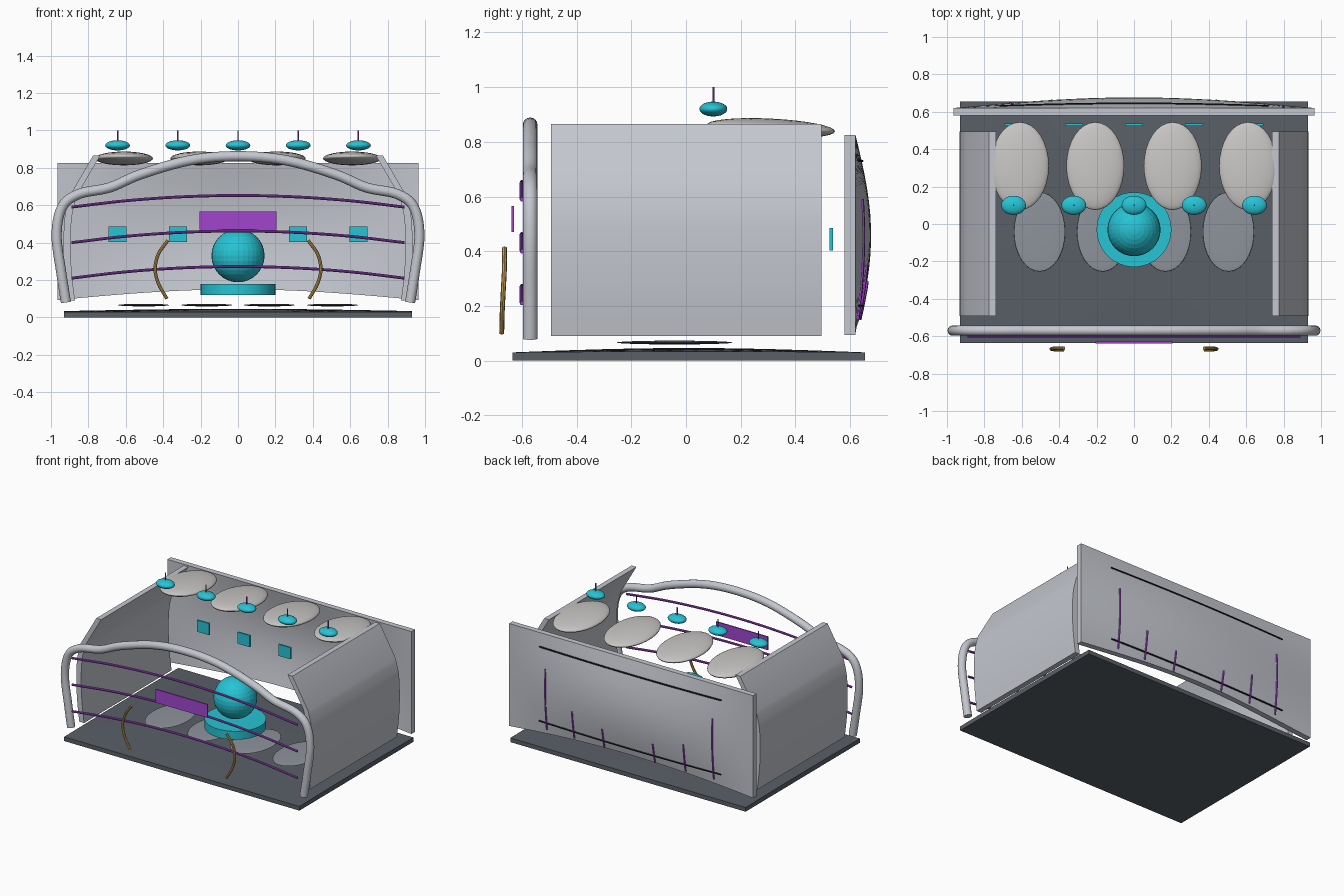
import bpy, bmesh, math
from mathutils import Vector

if "Cube" in bpy.data.objects:
    bpy.data.objects.remove(bpy.data.objects["Cube"])


def material(name, rgb):
    m = bpy.data.materials.new(name)
    m.diffuse_color = (*rgb, 1)
    m.use_nodes = True
    m.node_tree.nodes["Principled BSDF"].inputs["Base Color"].default_value = m.diffuse_color
    return m


SHELL = material("light_grey", (0.55, 0.57, 0.62))
CUSHION = material("warm_grey", (0.57, 0.56, 0.55))
FLOOR = material("dark_grey", (0.10, 0.115, 0.135))
PAD = material("mid_grey", (0.27, 0.29, 0.33))
TEAL = material("teal", (0.02, 0.55, 0.66))
PURPLE = material("purple", (0.36, 0.06, 0.62))
GOLD = material("gold", (0.55, 0.34, 0.09))
BLACK = material("black", (0.012, 0.012, 0.015))


def finish(name, bm, mat, smooth=True):
    bmesh.ops.recalc_face_normals(bm, faces=bm.faces[:])
    me = bpy.data.meshes.new(name)
    bm.to_mesh(me)
    bm.free()
    me.materials.append(mat)
    ob = bpy.data.objects.new(name, me)
    bpy.context.collection.objects.link(ob)
    if smooth:
        bpy.ops.object.select_all(action='DESELECT')
        ob.select_set(True)
        bpy.context.view_layer.objects.active = ob
        bpy.ops.object.shade_smooth_by_angle(angle=math.radians(35))
    return ob


def box(name, lo, hi, mat):
    bm = bmesh.new()
    bmesh.ops.create_cube(bm, size=1)
    for v in bm.verts:
        v.co = [lo[i] + (v.co[i] + 0.5) * (hi[i] - lo[i]) for i in range(3)]
    return finish(name, bm, mat, False)


def ellipsoid(name, c, r, mat, smooth=True, tilt=0):
    bm = bmesh.new()
    bmesh.ops.create_uvsphere(bm, u_segments=32, v_segments=16, radius=1)
    ob = finish(name, bm, mat, smooth)
    ob.location, ob.scale, ob.rotation_euler = c, r, (tilt, 0, 0)
    return ob


def cylinder(name, c, r, h, mat, seg=48):
    bm = bmesh.new()
    bmesh.ops.create_cone(bm, cap_ends=True, segments=seg, radius1=r, radius2=r, depth=h)
    ob = finish(name, bm, mat)
    ob.location = c
    return ob


def spline(pts, n=6):
    """Points of a smooth curve passing through pts."""
    p = [Vector(q) for q in pts]
    p = [2 * p[0] - p[1]] + p + [2 * p[-1] - p[-2]]
    out = []
    for i in range(1, len(p) - 2):
        a, b, c, d = p[i - 1:i + 3]
        for k in range(n):
            t = k / n
            out.append(0.5 * (2 * b + (c - a) * t + (2 * a - 5 * b + 4 * c - d) * t * t
                              + (3 * b - a - 3 * c + d) * t ** 3))
    return out + [p[-2]]


def tube(name, pts, r, mat, seg=10):
    path = spline(pts)
    bm = bmesh.new()
    rings = []
    for i, p in enumerate(path):
        t = (path[min(i + 1, len(path) - 1)] - path[max(i - 1, 0)]).normalized()
        side = Vector((0, 1, 0))
        side = (side - t * side.dot(t)).normalized()
        up = t.cross(side)
        rings.append([bm.verts.new(p + r * (side * math.cos(a) + up * math.sin(a)))
                      for a in (2 * math.pi * k / seg for k in range(seg))])
    for a, b in zip(rings, rings[1:]):
        for k in range(seg):
            j = (k + 1) % seg
            bm.faces.new((a[k], a[j], b[j], b[k]))
    bm.faces.new(rings[0])
    bm.faces.new(rings[-1])
    return finish(name, bm, mat)


def slab(name, near, far, nu, nv, mat):
    """Closed solid between two surfaces given as functions of u, v in 0..1."""
    bm = bmesh.new()
    g = [[[bm.verts.new(f(i / nu, j / nv)) for j in range(nv + 1)]
          for i in range(nu + 1)] for f in (near, far)]
    for s in g:
        for i in range(nu):
            for j in range(nv):
                bm.faces.new((s[i][j], s[i + 1][j], s[i + 1][j + 1], s[i][j + 1]))
    a, b = g
    for i in range(nu):
        for j in (0, nv):
            bm.faces.new((a[i][j], a[i + 1][j], b[i + 1][j], b[i][j]))
    for j in range(nv):
        for i in (0, nu):
            bm.faces.new((a[i][j], a[i][j + 1], b[i][j + 1], b[i][j]))
    return finish(name, bm, mat)


# Floor with a slightly crowned top
def floor_point(u, v, top):
    crown = 0.03 + 0.012 * math.sin(math.pi * u) * math.sin(math.pi * v) + 0.004 * math.sin(math.pi * v)
    return (-0.93 + 1.86 * u, -0.635 + 1.29 * v, crown if top else 0)


slab("floor", lambda u, v: floor_point(u, v, True), lambda u, v: floor_point(u, v, False), 16, 12, FLOOR)


# Back wall: bulges outwards, with an arched lower edge
def bulge(x, z):
    return 0.057 * max(0, math.cos(x / 0.965 * math.pi / 2)) * math.sin(math.pi * min(1, max(0, (z - 0.09) / 0.735)))


def wall_point(u, v, y):
    x = -0.965 + 1.93 * u
    low = 0.093 + 0.057 * math.sin(math.pi * u)
    z = low + (0.825 - low) * v
    return (x, y + bulge(x, z), z)


slab("back_wall", lambda u, v: wall_point(u, v, 0.58), lambda u, v: wall_point(u, v, 0.62), 28, 14, SHELL)

# Trim lines and ribs on the outside of the back wall
for z in (0.2, 0.73):
    tube("back_trim", [(x, 0.622 + bulge(x, z), z) for x in (-0.72, -0.48, -0.24, 0, 0.24, 0.48, 0.72)],
         0.005, BLACK, 6)
for s in (-1, 1):
    for x, top in ((0.66, 0.59), (0.44, 0.35), (0.2, 0.29)):
        zs = [0.15 + (top - 0.15) * k / 4 for k in range(5)]
        tube("back_rib", [(s * x, 0.622 + bulge(x, z), z) for z in zs], 0.006, PURPLE, 6)

# Side walls: upright below, leaning inwards at the top
outer = spline([(0.91, 0, 0.09), (0.928, 0, 0.25), (0.933, 0, 0.4), (0.926, 0, 0.54), (0.9, 0, 0.65)], 3)
outer.append(Vector((0.775, 0, 0.865)))
for s in (-1, 1):
    n = len(outer) - 1

    def side_point(u, v, inset, s=s, n=n):
        p = outer[round(u * n)]
        return (s * (p.x - inset), -0.493 + 0.988 * v, p.z)

    slab("side_wall", lambda u, v: side_point(u, v, 0), lambda u, v: side_point(u, v, 0.038), n, 1, SHELL)

# Front hoop and its three arched rails
half = [(-0.92, 0.08), (-0.945, 0.24), (-0.97, 0.44), (-0.94, 0.59), (-0.85, 0.66),
        (-0.685, 0.695), (-0.52, 0.765), (-0.257, 0.84)]
hoop = half + [(0, 0.862)] + [(-x, z) for x, z in reversed(half)]
tube("front_hoop", [(x, -0.57, z) for x, z in hoop], 0.027, SHELL, 16)
for z in (0.21, 0.4, 0.59):
    tube("front_rail", [(x, -0.6, z + 0.062 * (1 - (x / 0.89) ** 2))
                        for x in (-0.89, -0.6, -0.3, 0, 0.3, 0.6, 0.89)], 0.008, PURPLE)
box("front_plate", (-0.205, -0.638, 0.47), (0.205, -0.629, 0.565), PURPLE)

# Curved handles
for s in (-1, 1):
    tube("handle", [(s * 0.375, -0.664, 0.412), (s * 0.425, -0.664, 0.34), (s * 0.443, -0.668, 0.26),
                    (s * 0.425, -0.672, 0.18), (s * 0.38, -0.674, 0.1)], 0.009, GOLD, 8)

# Central globe on a round base
cylinder("globe_base", (0, -0.03, 0.15), 0.2, 0.06, TEAL)
ellipsoid("globe", (0, -0.03, 0.33), (0.142,) * 3, TEAL, False)

# Roof cushions and floor pads
for x in (-0.61, -0.207, 0.207, 0.61):
    ellipsoid("roof_cushion", (x, 0.31, 0.85), (0.155, 0.235, 0.035), CUSHION, tilt=-0.05)
for x in (-0.505, -0.168, 0.168, 0.505):
    ellipsoid("floor_pad", (x, -0.042, 0.066), (0.137, 0.212, 0.007), PAD)

# Hanging lamps with stems, and small screens near the back wall
for i in range(-2, 3):
    x = i * 0.322
    ellipsoid("lamp", (x, 0.1, 0.92), (0.066, 0.051, 0.027), TEAL)
    cylinder("lamp_stem", (x, 0.1, 0.97), 0.004, 0.06, PURPLE, 8)
    box("screen", (x - 0.048, 0.524, 0.403), (x + 0.048, 0.537, 0.485), TEAL)
